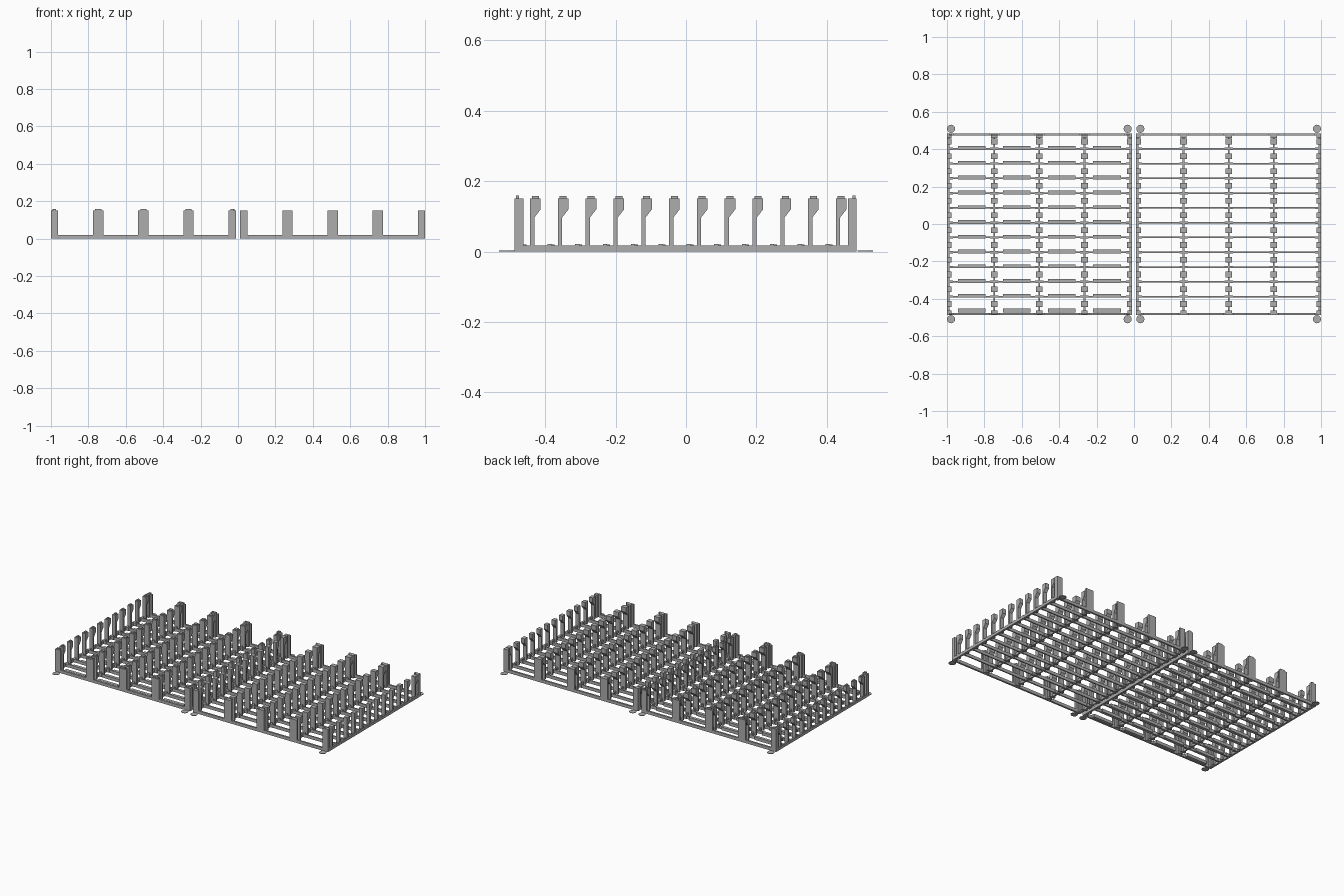
import bpy, bmesh, math

cube = bpy.data.objects.get("Cube")
if cube:
    bpy.data.objects.remove(cube, do_unlink=True)

grey = bpy.data.materials.new("plain_grey")
grey.use_nodes = True
tone = (0.42, 0.42, 0.42, 1)
grey.diffuse_color = tone
grey.node_tree.nodes["Principled BSDF"].inputs["Base Color"].default_value = tone

HALF = 0.494       # half width of a panel
PITCH_X = 0.241    # column spacing
PITCH_Y = 0.079    # row spacing
FRONT, BACK = -0.487, 0.485
BAR_Y = 0.402      # rearmost cross bar


def box(bm, x0, x1, y0, y1, z0, z1):
    verts = bmesh.ops.create_cube(bm, size=1)["verts"]
    for v in verts:
        v.co.x = x0 if v.co.x < 0 else x1
        v.co.y = y0 if v.co.y < 0 else y1
        v.co.z = z0 if v.co.z < 0 else z1


def prism(bm, profile, x0, x1):
    """Extrude a side profile of (y, z) points across x."""
    face = bm.faces.new([bm.verts.new((x0, y, z)) for y, z in profile])
    out = bmesh.ops.extrude_face_region(bm, geom=[face])["geom"]
    moved = [v for v in out if isinstance(v, bmesh.types.BMVert)]
    bmesh.ops.translate(bm, verts=moved, vec=(x1 - x0, 0, 0))


def finish(bm, name):
    bmesh.ops.recalc_face_normals(bm, faces=bm.faces)
    mesh = bpy.data.meshes.new(name)
    bm.to_mesh(mesh)
    bm.free()
    mesh.materials.append(grey)
    bpy.context.collection.objects.link(bpy.data.objects.new(name, mesh))


def span(cx, col, width):
    """x range of a part in a column, kept inside the panel edges."""
    x = cx + col * PITCH_X
    if abs(col) < 2:
        return x - width / 2, x + width / 2
    edge = cx + math.copysign(HALF, col)
    inner = edge - math.copysign(width * 0.7, col)
    return min(edge, inner), max(edge, inner)


def build_panel(side, cx, pegs):
    left, right = cx - HALF, cx + HALF
    columns = range(-2, 3)

    # Perimeter frame and lengthwise rails
    bm = bmesh.new()
    for y0 in (FRONT, BACK - 0.012):
        box(bm, left, right, y0, y0 + 0.012, 0, 0.02)
    for col in columns:
        x0, x1 = span(cx, col, 0.018 if abs(col) == 2 else 0.009)
        box(bm, x0, x1, FRONT, BACK, 0, 0.018)
    finish(bm, side + "_frame")

    # Cross bars with broad feet where they meet the rails
    bm = bmesh.new()
    for row in range(11):
        y = BAR_Y - row * PITCH_Y
        box(bm, left, right, y - 0.004, y + 0.004, 0, 0.02)
        for col in columns:
            box(bm, *span(cx, col, 0.045), y - 0.006, y + 0.006, 0, 0.021)
    finish(bm, side + "_cross_bars")

    # Hooked posts with an overhanging head
    bm = bmesh.new()
    for row in range(12):
        y = -0.443 + row * PITCH_Y
        profile = [(y, 0), (y + 0.012, 0), (y + 0.012, 0.097),
                   (y + 0.03, 0.12), (y + 0.03, 0.151), (y, 0.151)]
        for col in columns:
            prism(bm, profile, *span(cx, col, 0.036))
            if pegs:
                x0, x1 = span(cx, col, 0.036)
                box(bm, x0 + 0.007, x1 - 0.007, y + 0.005, y + 0.025, 0.15, 0.158)
    finish(bm, side + "_hook_posts")

    # Tall end posts, each a plate with an inner rib
    bm = bmesh.new()
    for outer, way in ((FRONT, 1), (BACK, -1)):
        for col in columns:
            mid = outer + way * 0.012
            inner = outer + way * 0.025
            x0, x1 = span(cx, col, 0.055)
            box(bm, x0, x1, min(outer, mid), max(outer, mid), 0, 0.151)
            box(bm, *span(cx, col, 0.034), min(mid, inner), max(mid, inner), 0, 0.151)
            if pegs:
                y = outer + way * 0.008
                box(bm, x0 + 0.011, x1 - 0.011, y - 0.004, y + 0.004, 0.15, 0.16)
    finish(bm, side + "_end_posts")

    # Thin round corner tabs
    bm = bmesh.new()
    for sx in (-1, 1):
        for sy in (-1, 1):
            disc = bmesh.ops.create_cone(bm, cap_ends=True, segments=12,
                                         radius1=0.022, radius2=0.022, depth=0.003)
            bmesh.ops.translate(bm, verts=disc["verts"],
                                vec=(cx + sx * 0.472, sy * 0.509, 0.0015))
    finish(bm, side + "_corner_tabs")


build_panel("right", -0.506, True)
build_panel("left", 0.506, False)

# Support ledges between the columns of one panel
bm = bmesh.new()
for row in range(12):
    y = BAR_Y - row * PITCH_Y
    for bay in (-1.5, -0.5, 0.5, 1.5):
        x = -0.506 + bay * PITCH_X
        box(bm, x - 0.074, x + 0.074, y - 0.006, y + 0.014, 0, 0.02)
finish(bm, "support_ledges")
